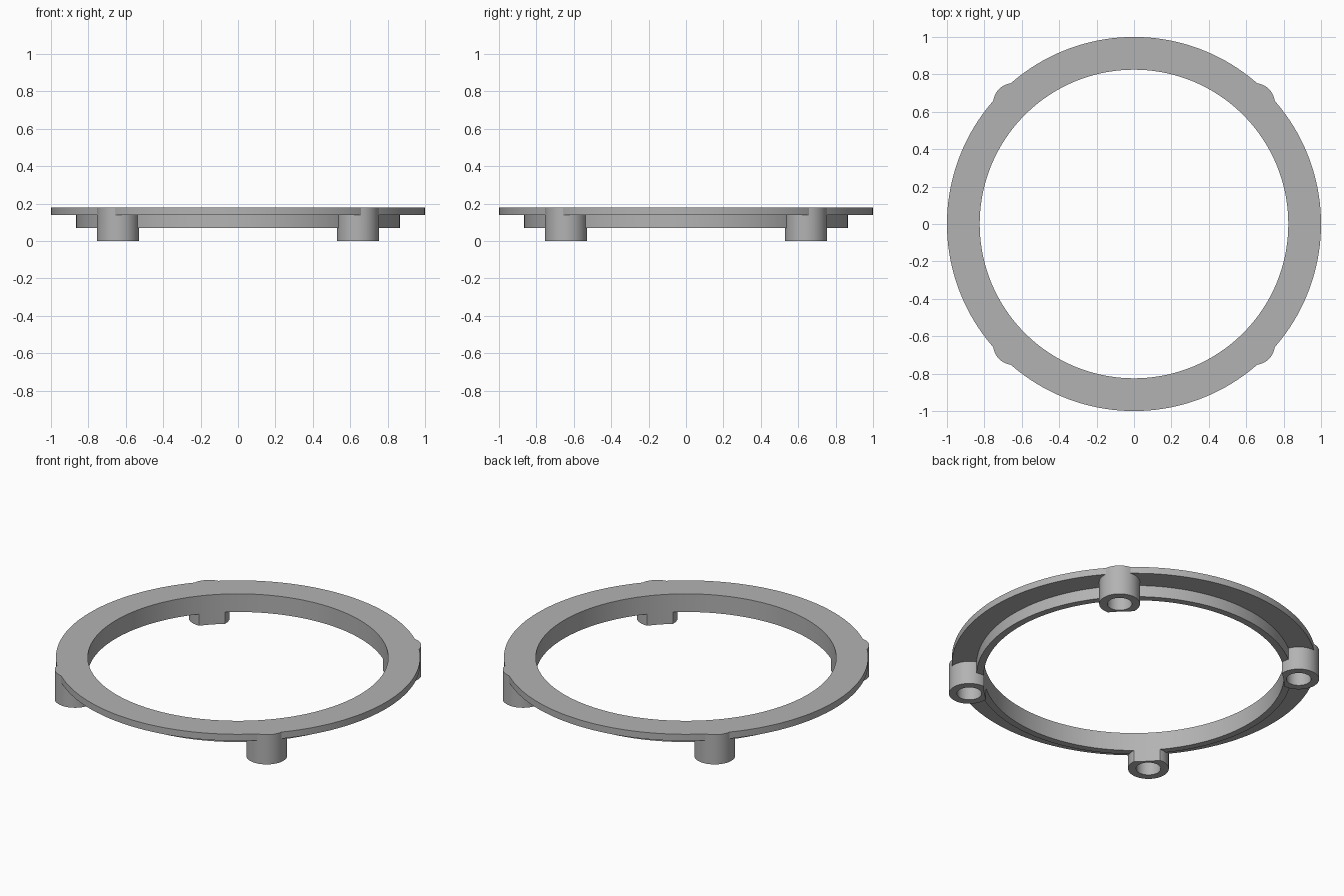
import bpy
import math

cube = bpy.data.objects.get("Cube")
if cube:
    bpy.data.objects.remove(cube)

grey = bpy.data.materials.new("light_grey")
grey.use_nodes = True
colour = (0.45, 0.45, 0.45, 1)
grey.diffuse_color = colour
grey.node_tree.nodes["Principled BSDF"].inputs["Base Color"].default_value = colour

TOP = 0.18
BORE = 0.825


def cylinder(name, radius, bottom, top, x=0, y=0, sides=128):
    bpy.ops.mesh.primitive_cylinder_add(
        vertices=sides, radius=radius, depth=top - bottom,
        location=(x, y, (bottom + top) / 2))
    ob = bpy.context.object
    ob.name = name
    ob.data.materials.append(grey)
    return ob


def combine(target, tool, operation):
    mod = target.modifiers.new(operation.lower(), 'BOOLEAN')
    mod.operation = operation
    mod.solver = 'EXACT'
    mod.object = tool
    bpy.ops.object.select_all(action='DESELECT')
    bpy.context.view_layer.objects.active = target
    target.select_set(True)
    bpy.ops.object.modifier_apply(modifier=mod.name)
    bpy.data.objects.remove(tool)


# Wide flange with a narrower collar below
ring = cylinder("mounting_ring", 1.0, 0.14, TOP, sides=160)
combine(ring, cylinder("collar", 0.865, 0.07, 0.16, sides=160), 'UNION')

# Four screw bosses on the diagonals
corners = [(sx * 0.642, sy * 0.642) for sx in (-1, 1) for sy in (-1, 1)]
for x, y in corners:
    combine(ring, cylinder("boss", 0.112, 0, TOP, x, y, 48), 'UNION')

# Central opening, which also trims the bosses
combine(ring, cylinder("bore", BORE, -0.1, 0.3, sides=160), 'DIFFERENCE')

# Blind screw holes from below
for x, y in corners:
    combine(ring, cylinder("screw_hole", 0.068, -0.1, 0.14, x, y, 32), 'DIFFERENCE')

bpy.context.view_layer.objects.active = ring
ring.select_set(True)
bpy.ops.object.shade_smooth_by_angle(angle=math.radians(30))
